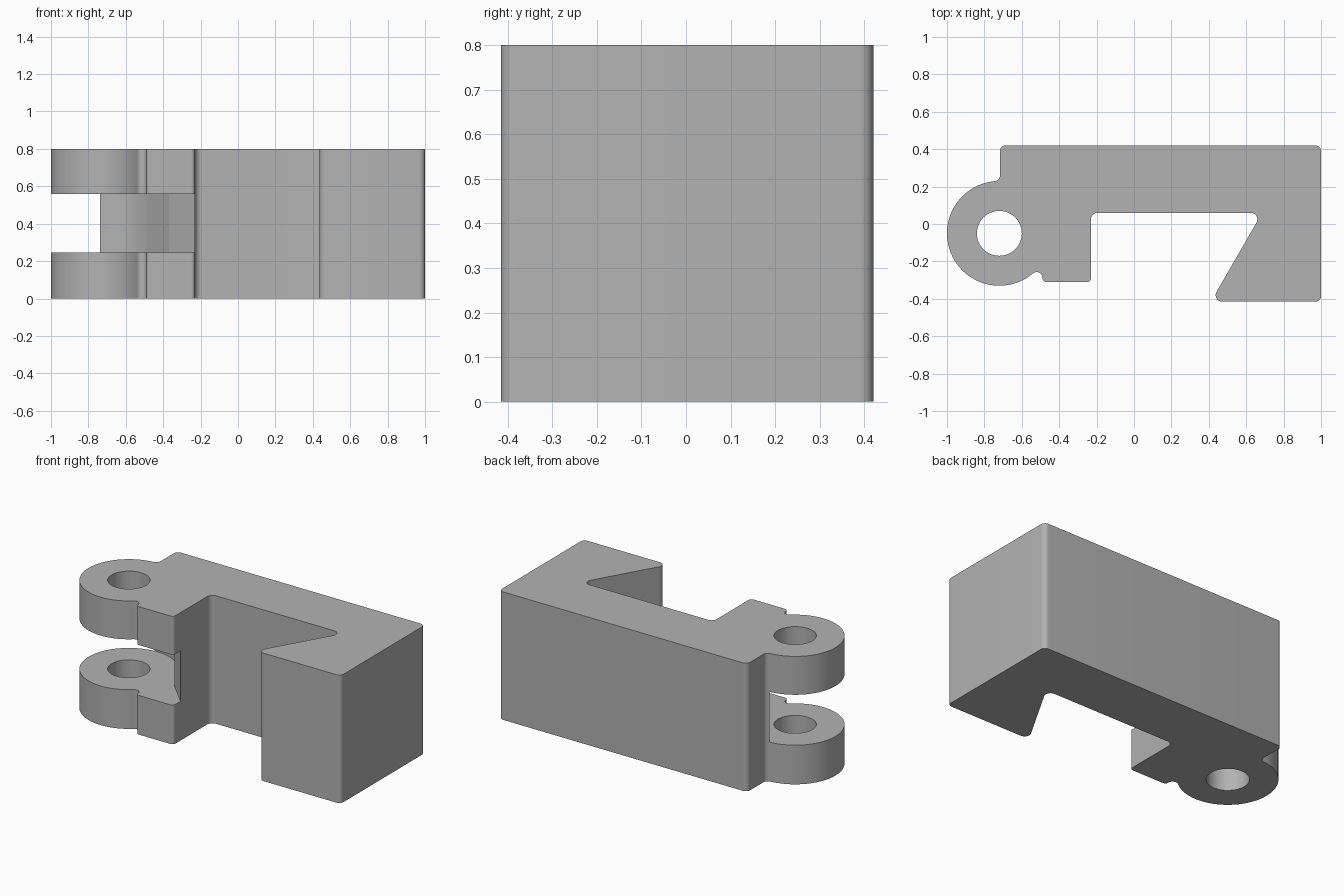
import bpy, bmesh, math
from mathutils import Vector

cube = bpy.data.objects.get("Cube")
if cube:
    bpy.data.objects.remove(cube, do_unlink=True)

HEIGHT = 0.8
PIVOT = Vector((-0.72, -0.05))
LUG_R = 0.28

grey = bpy.data.materials.new("plain_grey")
grey.use_nodes = True
colour = (0.45, 0.45, 0.45, 1)
grey.diffuse_color = colour
grey.node_tree.nodes["Principled BSDF"].inputs["Base Color"].default_value = colour


def arc(centre, radius, start, end, count):
    """Points on an arc, angles in degrees."""
    angles = [math.radians(start + (end - start) * i / count) for i in range(count + 1)]
    return [centre + radius * Vector((math.cos(a), math.sin(a))) for a in angles]


def rounded(corners):
    """Outline from (point, radius) corners, each turned into a tangent arc."""
    out = []
    for i, (p, r) in enumerate(corners):
        if r == 0:
            out.append(p)
            continue
        a = (corners[i - 1][0] - p).normalized()
        b = (corners[(i + 1) % len(corners)][0] - p).normalized()
        half = a.angle(b) / 2
        centre = p + (a + b).normalized() * r / math.sin(half)
        t = r / math.tan(half)
        u, v = p + a * t - centre, p + b * t - centre
        sweep = u.angle(v)
        n = max(2, math.ceil(math.degrees(sweep) / 9))
        for k in range(n + 1):
            w = sweep * k / n
            out.append(centre + (u * math.sin(sweep - w) + v * math.sin(w)) / math.sin(sweep))
    return out


def prism(name, outline, z0, z1):
    """Extrude a flat outline between two heights."""
    bm = bmesh.new()
    face = bm.faces.new([bm.verts.new((p.x, p.y, z0)) for p in outline])
    top = bmesh.ops.extrude_face_region(bm, geom=[face])["geom"]
    bmesh.ops.translate(bm, vec=(0, 0, z1 - z0),
                        verts=[g for g in top if isinstance(g, bmesh.types.BMVert)])
    bmesh.ops.recalc_face_normals(bm, faces=bm.faces)
    mesh = bpy.data.meshes.new(name)
    bm.to_mesh(mesh)
    bm.free()
    mesh.materials.append(grey)
    obj = bpy.data.objects.new(name, mesh)
    bpy.context.collection.objects.link(obj)
    return obj


def corner(x, y, r=0.0):
    return Vector((x, y)), r


# Body: round lug, small pad, recess, slanted hook and back bar
lug = [(p, 0) for p in arc(PIVOT, LUG_R, 95, 310.2, 44)]
body = prism("clamp_body", rounded(lug + [
    corner(-0.49, -0.223, 0.03), corner(-0.49, -0.31, 0.022),
    corner(-0.23, -0.31, 0.02), corner(-0.23, 0.06, 0.035),
    corner(0.685, 0.06, 0.035), corner(0.411, -0.415, 0.035),
    corner(1, -0.415, 0.03), corner(1, 0.42, 0.03),
    corner(-0.717, 0.42, 0.03), corner(-0.717, 0.231, 0.03),
]), 0, HEIGHT)

# Clearance slot between the two lugs
slot = prism("slot_cutter", arc(PIVOT, 0.281, 95.5, 30, 14) + [
    Vector(p) for p in ((-0.37, -0.098), (-0.1, -0.368), (-0.1, -0.6), (-1.2, -0.6), (-1.2, 0.229))
], 0.245, 0.56)

# Pin hole through both lugs
hole = prism("hole_cutter", arc(PIVOT, 0.12, 0, 352.5, 47), -0.1, HEIGHT + 0.1)

bpy.ops.object.select_all(action="DESELECT")
bpy.context.view_layer.objects.active = body
body.select_set(True)
for cutter in (slot, hole):
    cutter.hide_render = True
    mod = body.modifiers.new("cut", "BOOLEAN")
    mod.operation = "DIFFERENCE"
    mod.solver = "EXACT"
    mod.object = cutter
    bpy.ops.object.modifier_apply(modifier=mod.name)
    bpy.data.objects.remove(cutter, do_unlink=True)

bpy.ops.object.shade_smooth_by_angle(angle=math.radians(12))
